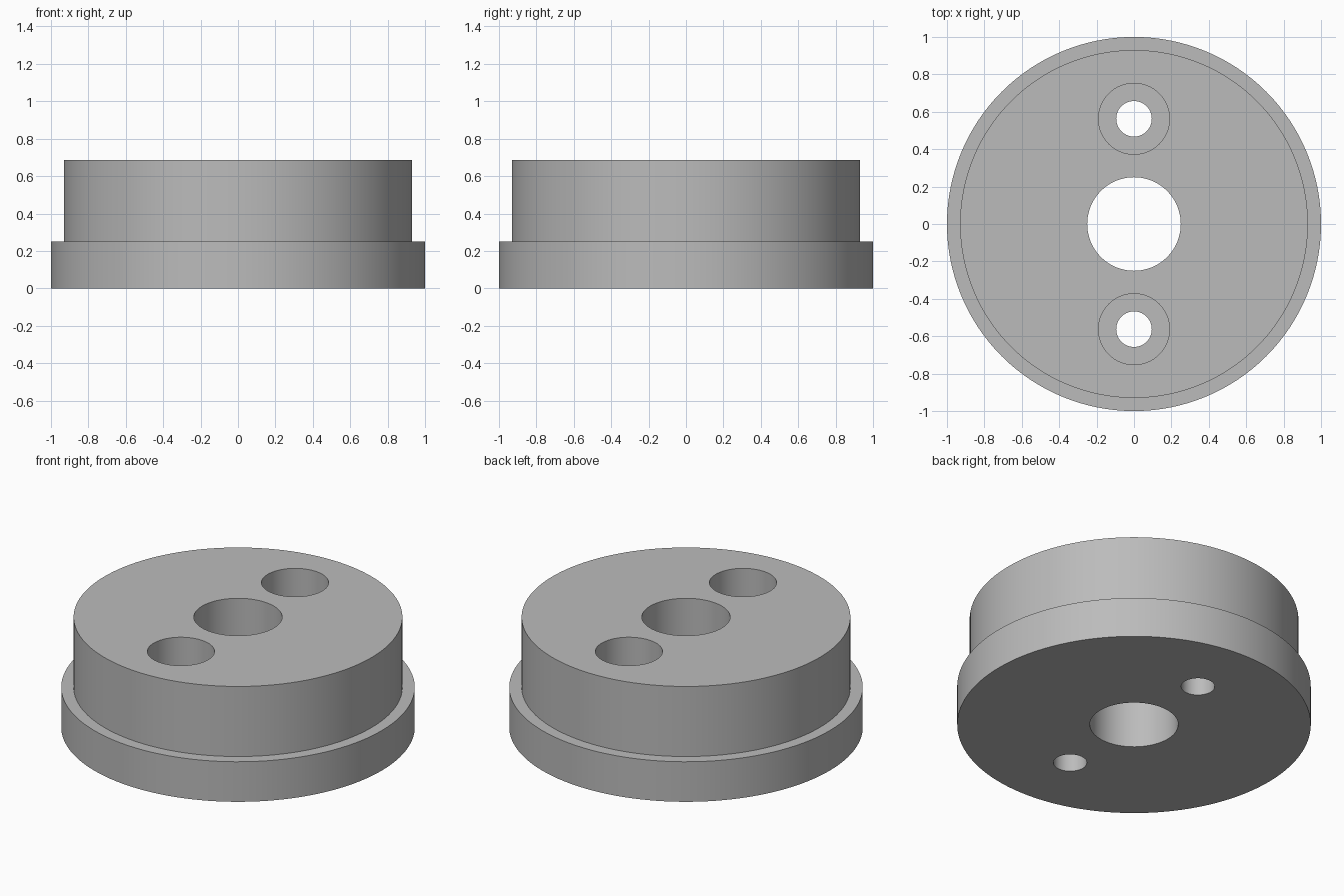
import bpy
import bmesh
from math import cos, sin, tau

cube = bpy.data.objects.get("Cube")
if cube:
    bpy.data.objects.remove(cube, do_unlink=True)

HEIGHT = 0.6875
FLANGE_TOP = 0.25
BOLT_OFFSET = 0.5625

# Single plain grey finish
grey = bpy.data.materials.new("plain grey")
grey.use_nodes = True
colour = (0.5, 0.5, 0.5, 1)
grey.diffuse_color = colour
grey.node_tree.nodes["Principled BSDF"].inputs["Base Color"].default_value = colour


def lathe(name, profile, y=0, sides=128):
    """Closed solid turned from (radius, height) points, bottom to top."""
    bm = bmesh.new()
    rings = [[bm.verts.new((r * cos(tau * i / sides), y + r * sin(tau * i / sides), z))
              for i in range(sides)] for r, z in profile]
    for low, high in zip(rings, rings[1:]):
        for i in range(sides):
            j = (i + 1) % sides
            bm.faces.new((low[i], low[j], high[j], high[i]))
    bm.faces.new(rings[0][::-1])
    bm.faces.new(rings[-1])
    mesh = bpy.data.meshes.new(name)
    bm.to_mesh(mesh)
    bm.free()
    mesh.materials.append(grey)
    obj = bpy.data.objects.new(name, mesh)
    bpy.context.collection.objects.link(obj)
    return obj


# Stepped round body with a wider bottom flange
body = lathe("flanged_disc", [(1, 0), (1, FLANGE_TOP), (0.93, FLANGE_TOP), (0.93, HEIGHT)])

# Central bore and two counterbored bolt holes
bolt_profile = [(0.095, -0.1), (0.095, FLANGE_TOP), (0.19, FLANGE_TOP), (0.19, HEIGHT + 0.1)]
cutters = [lathe("centre_bore_cutter", [(0.25, -0.1), (0.25, HEIGHT + 0.1)], sides=96)]
for side, label in ((-1, "front"), (1, "back")):
    cutters.append(lathe(label + "_bolt_hole_cutter", bolt_profile, side * BOLT_OFFSET, 64))

bpy.context.view_layer.objects.active = body
for cutter in cutters:
    cutter.hide_render = True
    cut = body.modifiers.new(cutter.name, "BOOLEAN")
    cut.operation = "DIFFERENCE"
    cut.solver = "EXACT"
    cut.object = cutter
    bpy.ops.object.modifier_apply(modifier=cut.name)
    bpy.data.objects.remove(cutter, do_unlink=True)

# Smooth round walls, crisp rims
bpy.ops.object.select_all(action="DESELECT")
body.select_set(True)
bpy.ops.object.shade_smooth_by_angle()
